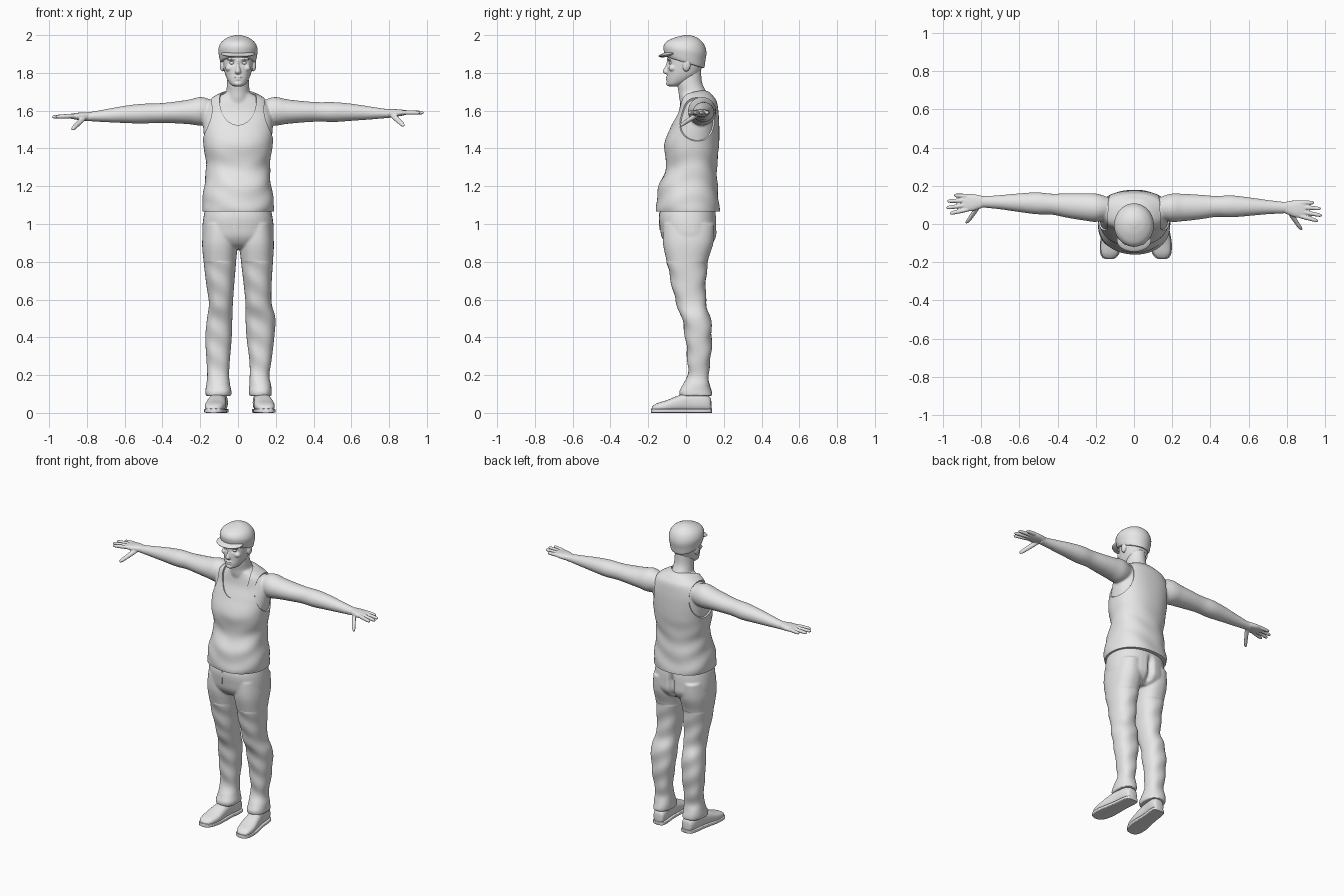
import bpy, bmesh, math
from mathutils import Matrix, Vector

cube = bpy.data.objects.get("Cube")
if cube:
    bpy.data.objects.remove(cube, do_unlink=True)

GREY = (0.8, 0.8, 0.8, 1)
mat = bpy.data.materials.new("plain grey")
mat.use_nodes = True
mat.diffuse_color = GREY
mat.node_tree.nodes["Principled BSDF"].inputs["Base Color"].default_value = GREY
ORDER = {"x": (1, 2, 0), "y": (0, 2, 1), "z": (0, 1, 2)}


def finish(name, bm, angle=50):
    bmesh.ops.recalc_face_normals(bm, faces=bm.faces)
    mesh = bpy.data.meshes.new(name)
    bm.to_mesh(mesh)
    bm.free()
    mesh.materials.append(mat)
    ob = bpy.data.objects.new(name, mesh)
    bpy.context.collection.objects.link(ob)
    smooth(ob, angle)
    return ob


def smooth(ob, angle):
    bpy.ops.object.select_all(action="DESELECT")
    ob.select_set(True)
    bpy.context.view_layer.objects.active = ob
    bpy.ops.object.shade_smooth_by_angle(angle=math.radians(angle))


def spline(rows, steps):
    """Smooth run of rows through the given ones."""
    out = []
    for i in range(len(rows) - 1):
        a, b, c, d = (rows[min(max(i + k, 0), len(rows) - 1)] for k in (-1, 0, 1, 2))
        for s in range(steps):
            t = s / steps
            out.append([q + t / 2 * (r - p + t * (2*p - 5*q + 4*r - e + t * (3*q - 3*r + e - p)))
                        for p, q, r, e in zip(a, b, c, d)])
    return out + [list(rows[-1])]


def loft(name, axis, rows, power=2.0, sides=40, steps=6, warp=None):
    """Skin over rows of (position, low u, high u, low v, high v)."""
    bm = bmesh.new()
    rings = []
    for w, u0, u1, v0, v1 in spline(rows, steps):
        ring = []
        for k in range(sides):
            a = math.tau * k / sides
            c, s = math.cos(a), math.sin(a)
            p = [0, 0, 0]
            i, j, l = ORDER[axis]
            p[i] = (u0 + u1) / 2 + (u1 - u0) / 2 * math.copysign(abs(c) ** (2 / power), c)
            p[j] = (v0 + v1) / 2 + (v1 - v0) / 2 * math.copysign(abs(s) ** (2 / power), s)
            p[l] = w
            ring.append(bm.verts.new(warp(*p) if warp else p))
        rings.append(ring)
    for a, b in zip(rings, rings[1:]):
        for k in range(sides):
            bm.faces.new((a[k], a[k - 1], b[k - 1], b[k]))
    bm.faces.new(rings[0])
    bm.faces.new(rings[-1])
    return finish(name, bm)


def blob(name, centre, radii, tilt=0):
    bm = bmesh.new()
    m = Matrix.Translation(centre) @ Matrix.Rotation(tilt, 4, "X") @ Matrix.Diagonal((*radii, 1))
    bmesh.ops.create_uvsphere(bm, u_segments=32, v_segments=20, radius=1, matrix=m)
    return finish(name, bm)


def digit(axis, a, b, r, warp):
    """Round-ended finger from a to b."""
    a, b = Vector(a), Vector(b)
    i, j, l = ORDER[axis]
    rows = []
    for t, k in ((0, 1), (.3, 1.05), (.6, .95), (.85, .85), (.96, .55), (1, .1)):
        p = a.lerp(b, t)
        rows.append((p[l], p[i] - r * k, p[i] + r * k, p[j] - r * k, p[j] + r * k))
    return loft("digit", axis, rows, sides=16, steps=4, warp=warp)


def bake(ob):
    mesh = bpy.data.meshes.new_from_object(ob.evaluated_get(bpy.context.evaluated_depsgraph_get()))
    ob.modifiers.clear()
    ob.data = mesh
    mesh.materials.clear()
    mesh.materials.append(mat)


def fuse(name, parts, voxel, rounds):
    """Melt overlapping parts into one soft skin."""
    bm = bmesh.new()
    for p in parts:
        bm.from_mesh(p.data)
        bpy.data.objects.remove(p, do_unlink=True)
    ob = finish(name, bm)
    rm = ob.modifiers.new("melt", "REMESH")
    rm.mode, rm.voxel_size = "VOXEL", voxel
    sm = ob.modifiers.new("soften", "SMOOTH")
    sm.factor, sm.iterations = 0.5, rounds
    bake(ob)
    smooth(ob, 80)
    return ob


def sym(*rows):
    """Rows (z, half width, front, back) to full rows."""
    return [(z, -h, h, f, b) for z, h, f, b in rows]


# Trunk, shared by the bare body and the tank top
trunk_rows = sym((1.065, .18, -.148, .17), (1.10, .183, -.148, .168), (1.2, .17, -.136, .16),
                 (1.3, .16, -.098, .155), (1.42, .175, -.107, .167), (1.52, .185, -.07, .168),
                 (1.59, .182, -.04, .164), (1.64, .155, -.03, .155), (1.67, .115, -.026, .135),
                 (1.69, .075, -.025, .115), (1.70, .04, -.01, .09))
parts = [loft("trunk", "z", trunk_rows, 2.3),
         loft("neck", "z", sym((1.60, .085, -.02, .13), (1.66, .075, -.035, .13), (1.70, .063, -.04, .108),
                               (1.75, .058, -.048, .085), (1.82, .055, -.045, .08)))]

# Arms and hands, the right arm hanging slightly lower and further back
arm_rows = [(.11, .04, .13, 1.55, 1.645), (.19, .012, .158, 1.522, 1.672), (.26, .015, .158, 1.53, 1.66),
            (.35, .025, .153, 1.538, 1.65), (.43, .037, .147, 1.542, 1.645), (.51, .035, .15, 1.54, 1.645),
            (.6, .042, .14, 1.546, 1.637), (.7, .051, .126, 1.553, 1.622), (.78, .055, .117, 1.56, 1.61),
            (.82, .056, .116, 1.563, 1.607)]
palm_rows = [(.78, .062, .112, 1.566, 1.606), (.81, .048, .119, 1.567, 1.608), (.85, .034, .124, 1.57, 1.607),
             (.885, .034, .12, 1.577, 1.603), (.9, .045, .11, 1.582, 1.6)]
fingers = [(.042, .965, .016), (.066, .985, .044), (.089, .98, .08), (.111, .943, .112)]
hands = []
for side, word in ((1, "left"), (-1, "right")):
    def place(x, y, z, side=side):
        t = max(0, (x - .2) / .78) if side < 0 else 0
        return side * x, y + .04 * t, z - .022 * t
    parts.append(loft("arm", "x", arm_rows, warp=place))
    hand = [loft("palm", "x", palm_rows, 2.4, warp=place),
            digit("y", (.815, .062, 1.58), (.878, -.032, 1.52), .014, place)]
    for base, tip_x, tip_y in fingers:
        hand.append(digit("x", (.87, base, 1.591), (tip_x, tip_y, 1.589), .0115, place))
    fuse(word + "_hand", hand, .0035, 2)
fuse("body", parts, .006, 8)

# Tank top with neckline and armholes cut out


def wrinkle(x, y, z):
    fade = max(0, min(1, (1.45 - z) / .15))
    a = math.atan2(x, -y)
    k = 1 + fade * (.014 * math.sin(52 * z + 2.5 * math.sin(2 * a + 1)) + .008 * math.sin(5 * a + 18 * z))
    return x * k, .01 + (y - .01) * k, z


grow = .008
shirt_rows = [(z + grow * (z > 1.6), a - grow, b + grow, c - grow, d + grow) for z, a, b, c, d in trunk_rows]
shirt = loft("tank_top", "z", shirt_rows, 2.3, sides=72, steps=8, warp=wrinkle)
cutters = [blob("neck_cutter", (0, -.025, 1.665), (.098, .125, .155))]
for side in (1, -1):
    cutters.append(blob("armhole_cutter", (side * .225, .075, 1.575), (.115, .15, .148)))
for c in cutters:
    cut = shirt.modifiers.new("cut", "BOOLEAN")
    cut.operation, cut.solver, cut.object = "DIFFERENCE", "EXACT", c
bake(shirt)
smooth(shirt, 40)
for c in cutters:
    bpy.data.objects.remove(c, do_unlink=True)

# Head with face
face = [loft("skull", "z", sym((1.728, .02, -.085, -.05), (1.738, .038, -.098, -.02), (1.76, .054, -.102, .03),
                               (1.79, .067, -.1, .065), (1.83, .076, -.099, .085), (1.87, .081, -.097, .093),
                               (1.92, .082, -.092, .093), (1.96, .062, -.06, .07), (1.98, .03, -.02, .04)), 2.2),
        loft("nose", "z", sym((1.87, .007, -.1, -.07), (1.84, .009, -.108, -.07), (1.812, .016, -.122, -.07),
                              (1.8, .017, -.119, -.07), (1.793, .009, -.108, -.08))),
        blob("upper_lip", (0, -.098, 1.777), (.024, .009, .005)),
        blob("lower_lip", (0, -.097, 1.766), (.02, .009, .006)),
        blob("chin", (0, -.088, 1.743), (.024, .018, .014))]
for s in (1, -1):
    face += [blob("brow", (s * .034, -.088, 1.874), (.026, .014, .008)),
             blob("cheek", (s * .047, -.07, 1.825), (.02, .022, .018)),
             blob("ear", (s * .083, .004, 1.842), (.013, .021, .035), -.15)]
head = fuse("head", face, .0035, 3)
for v in head.data.vertices:
    for s in (1, -1):
        d = Vector((v.co.x - s * .032, (v.co.z - 1.853) * 1.4))
        if v.co.y < -.04:
            v.co.y += .011 * math.exp(-d.length_squared / .0003)
for s, word in ((1, "left"), (-1, "right")):
    blob(word + "_eye", (s * .031, -.078, 1.852), (.014, .012, .009))

# Flat cap, its rim lower at the back


def lean(x, y, z):
    return x, y, z - .3 * y * max(0, (2 - z) / .145)


loft("cap", "z", sym((1.853, .085, -.095, .088), (1.858, .093, -.108, .097), (1.885, .1, -.117, .102),
                     (1.925, .104, -.118, .108), (1.96, .09, -.1, .095), (1.985, .06, -.06, .065),
                     (1.997, .026, -.02, .032), (2.0, .004, 0, .01)), warp=lean)
blob("cap_brim", (0, -.085, 1.9), (.09, .062, .013), .2)

# Trousers
pants = [loft("hips", "z", sym((1.1, .168, -.13, .15), (1.04, .182, -.143, .16), (.98, .189, -.138, .162),
                               (.93, .187, -.128, .16), (.89, .165, -.1, .135), (.868, .12, -.06, .1)), 2.3)]
depths = [(1.0, -.12, .15), (.9, -.122, .145), (.8, -.102, .115), (.68, -.076, .105), (.58, -.052, .107),
          (.5, -.022, .13), (.4, -.004, .137), (.28, .008, .13), (.2, .008, .118), (.15, -.014, .128),
          (.115, -.036, .134), (.09, -.036, .136)]
left_widths = [(.02, .18), (.008, .19), (.016, .185), (.03, .178), (.04, .178), (.04, .198), (.045, .192),
               (.06, .178), (.062, .166), (.06, .175), (.058, .178), (.06, .18)]
right_widths = [(-.18, -.02), (-.19, -.004), (-.182, -.01), (-.168, -.02), (-.154, -.027), (-.164, -.03),
                (-.173, -.033), (-.167, -.043), (-.163, -.047), (-.168, -.042), (-.173, -.035), (-.17, -.036)]
for widths in (left_widths, right_widths):
    pants.append(loft("leg", "z", [(z, a, b, f, k) for (z, f, k), (a, b) in zip(depths, widths)], 2.3))
trousers = fuse("trousers", pants, .006, 5)
for v in trousers.data.vertices:
    x, y, z = v.co
    if y > .06 and z > .86:  # seat crease
        v.co.y -= .025 * math.exp(-(x / .018) ** 2) * min(1, (z - .86) / .04) * max(0, min(1, (1.06 - z) / .06))
    if z < .8:  # cloth folds
        v.co.y += .003 * math.sin(48 * z + 30 * x)
bm = bmesh.new()
bmesh.ops.create_cube(bm, size=1, matrix=Matrix.Translation((-.02, -.138, 1.015)) @ Matrix.Diagonal((.005, .009, .09, 1)))
finish("fly_seam", bm)

# Shoes with soles, toes turned out
shoe_rows = [(.134, .012, .02, .06), (.126, .034, .008, .085), (.09, .043, .006, .105), (.02, .044, .006, .108),
             (-.04, .05, .006, .092), (-.1, .054, .006, .068), (-.15, .046, .006, .052), (-.174, .03, .008, .038),
             (-.181, .01, .012, .028)]
for word, heel, toe in (("left", .117, .148), ("right", -.092, -.13)):
    def turn(x, y, z, heel=heel, toe=toe):
        return x + heel + (toe - heel) * (.13 - y) / .31, y, z
    loft(word + "_shoe", "y", [(y, -h, h, a, b) for y, h, a, b in shoe_rows], 2.5, warp=turn)
    loft(word + "_sole", "y", [(y * 1.02, -h - .004, h + .004, 0, .022) for y, h, a, b in shoe_rows], 6, warp=turn)
